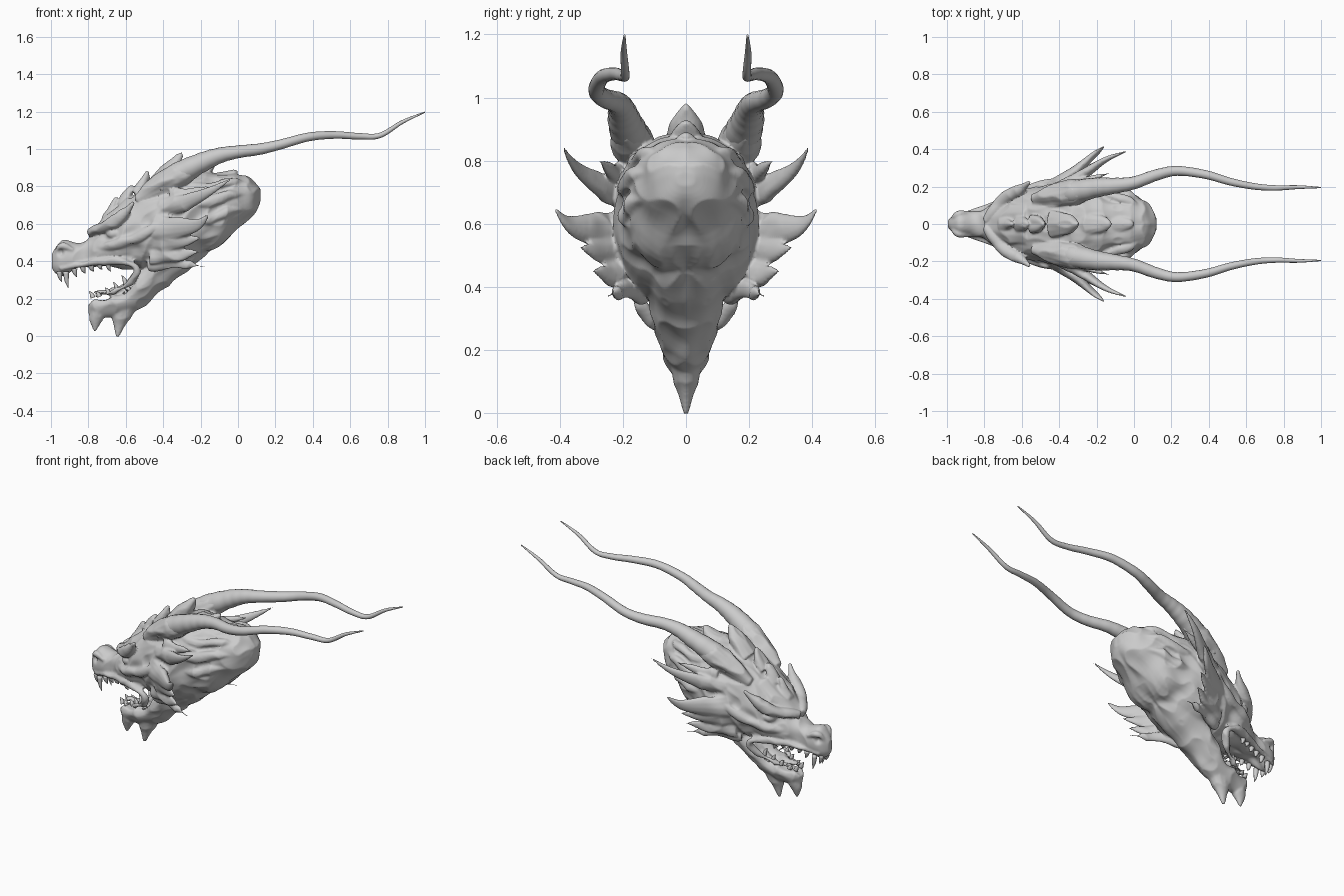
import bpy, bmesh, math
from mathutils import Vector, noise


def skin(bm, rings):
    # Joins closed rings of points into a capped tube
    vs = [[bm.verts.new(p) for p in r] for r in rings]
    n = len(vs[0])
    for a, b in zip(vs, vs[1:]):
        for i in range(n):
            bm.faces.new((a[i], a[(i + 1) % n], b[(i + 1) % n], b[i]))
    bm.faces.new(vs[0][::-1])
    bm.faces.new(vs[-1])


def curve(pts, steps):
    # Smooth interpolation through tuples of any length
    out = []
    for i in range(len(pts) - 1):
        a, b, c, d = (pts[max(0, min(len(pts) - 1, i + k))] for k in (-1, 0, 1, 2))
        for s in range(steps):
            t = s / steps
            out.append([0.5 * (2 * q + (r - p) * t + (2 * p - 5 * q + 4 * r - w) * t * t
                        + (3 * q - p - 3 * r + w) * t ** 3) for p, q, r, w in zip(a, b, c, d)])
    return out + [list(pts[-1])]


def tube(bm, pts, side=1, tall=1, wide=1, steps=6, n=12, ridge=0):
    # Sweeps a tapered oval along (x, y, z, radius) points
    path = curve([(p[0], p[1] * side, p[2], p[3]) for p in pts], steps)
    pos = [Vector(p[:3]) for p in path]
    rings = []
    for i, p in enumerate(pos):
        t = (pos[min(i + 1, len(pos) - 1)] - pos[max(i - 1, 0)]).normalized()
        s = (Vector((0, 1, 0)) - t * t.y).normalized()
        u = t.cross(s)
        r = max(path[i][3], 0.001) * (1 + ridge * math.sin(i * 1.57) * (1 - i / len(pos)))
        rings.append([p + s * math.cos(k * math.tau / n) * r * wide
                      + u * math.sin(k * math.tau / n) * r * tall for k in range(n)])
    skin(bm, rings)


def body(bm, secs, dip=0, keel=0, power=2.3, n=36):
    # Lofts (x, top, bottom, half width) sections; dip hollows the top, keel narrows the bottom
    rings = []
    for x, zt, zb, w in curve(secs, 4):
        ring = []
        for k in range(n):
            c, s = math.cos(k * math.tau / n), math.sin(k * math.tau / n)
            y = math.copysign(abs(c) ** (2 / power), c)
            z = math.copysign(abs(s) ** (2 / power), s)
            h = (zt + zb) / 2 + z * (zt - zb) / 2
            if s > 0:
                h -= dip * (1 - y * y)
            else:
                y *= 1 + keel * z
            ring.append((x, y * w, h))
        rings.append(ring)
    skin(bm, rings)


def finish(bm, name):
    bmesh.ops.recalc_face_normals(bm, faces=bm.faces)
    me = bpy.data.meshes.new(name)
    bm.to_mesh(me)
    bm.free()
    for p in me.polygons:
        p.use_smooth = True
    ob = bpy.data.objects.new(name, me)
    bpy.context.collection.objects.link(ob)
    return ob


bm = bmesh.new()
# Skull with upper jaw
body(bm, [(-.995, .44, .36, .018), (-.97, .48, .33, .045), (-.93, .515, .32, .063), (-.85, .50, .345, .075),
          (-.78, .53, .36, .095), (-.7, .60, .36, .135), (-.62, .70, .36, .175), (-.5, .79, .36, .21),
          (-.4, .845, .34, .225), (-.3, .88, .37, .225), (-.2, .88, .42, .205), (-.1, .865, .46, .18),
          (-.02, .865, .56, .162), (.06, .845, .63, .12), (.105, .80, .68, .07), (.12, .76, .72, .03)])
# Lower jaw
body(bm, [(-.80, .20, .12, .02), (-.77, .225, .09, .042), (-.7, .235, .10, .062), (-.62, .27, .10, .075),
          (-.55, .34, .13, .09), (-.45, .46, .20, .112), (-.35, .50, .29, .13), (-.25, .50, .36, .12),
          (-.15, .55, .43, .10)], dip=.04, keel=.45)
# Chin keel spikes
tube(bm, [(-.745, 0, .16, .055), (-.76, 0, .09, .035), (-.765, 0, .025, .006)], wide=.8)
tube(bm, [(-.60, 0, .2, .085), (-.63, 0, .09, .045), (-.645, 0, -.006, .008)], wide=.8)
# Tongue
tube(bm, [(-.5, 0, .36, .06), (-.6, 0, .27, .05), (-.68, 0, .235, .04), (-.77, 0, .235, .012)], tall=.4)
# Forehead wedge between the brows
tube(bm, [(-.80, 0, .555, .015), (-.74, 0, .565, .05), (-.66, 0, .62, .085), (-.56, 0, .70, .09)], tall=.6, wide=1.3)
# Crest plates along the midline
for x, z, dx, dz, r in [(-.70, .62, .05, .12, .04), (-.62, .70, .055, .11, .045), (-.54, .76, .06, .12, .05),
                        (-.43, .81, .13, .17, .075), (-.27, .84, .15, .08, .07), (-.13, .83, .13, .05, .055)]:
    tube(bm, [(x, 0, z, r), (x + dx * .6, 0, z + dz * .55, r * .7), (x + dx, 0, z + dz, .006)], tall=.7)

for s in (1, -1):
    # Brow, cheekbone, lip and nostril ridges
    tube(bm, [(-.795, .015, .555, .02), (-.74, .085, .575, .028), (-.67, .15, .605, .032), (-.60, .19, .66, .026),
              (-.56, .225, .715, .006)], s)
    tube(bm, [(-.76, .085, .47, .012), (-.66, .15, .49, .026), (-.54, .195, .53, .03), (-.42, .225, .60, .02)], s)
    tube(bm, [(-.95, .042, .36, .016), (-.85, .068, .38, .016), (-.72, .11, .40, .02), (-.6, .15, .395, .024),
              (-.545, .145, .35, .022), (-.61, .085, .26, .015), (-.76, .035, .215, .01)], s)
    tube(bm, [(-.972, .022, .44, .012), (-.94, .05, .48, .02), (-.88, .06, .46, .013)], s)
    # Eyeball
    tube(bm, [(-.70, .115, .54, .012), (-.672, .14, .545, .024), (-.64, .155, .55, .012)], s)
    # Cheek frill spikes: flat, wide at the base
    for pts, tall in [
        ([(-.42, .17, .67, .075), (-.28, .26, .715, .055), (-.15, .345, .775, .03), (-.03, .392, .845, .005)], .8),
        ([(-.46, .18, .58, .08), (-.33, .27, .58, .06), (-.22, .365, .595, .033), (-.155, .418, .65, .005)], 1),
        ([(-.45, .17, .51, .075), (-.31, .26, .51, .045), (-.20, .335, .525, .005)], 1),
        ([(-.46, .16, .45, .07), (-.32, .23, .44, .042), (-.21, .295, .45, .005)], 1),
        ([(-.48, .13, .385, .05), (-.34, .19, .39, .04), (-.17, .25, .37, .005)], .8),
        ([(-.36, .20, .75, .05), (-.24, .24, .77, .03), (-.12, .275, .80, .005)], .8)]:
        tube(bm, pts, s, tall=tall, wide=.5)
    # Flowing folds on the back of the skull
    for y, z, y2, z2 in [(.15, .80, .09, .82), (.18, .72, .13, .76), (.18, .63, .12, .68)]:
        tube(bm, [(-.30, y, z, .022), (-.18, y + .005, z - .01, .028), (-.06, y - .015, (z + z2) / 2 + .01, .026),
                  (.03, y2, z2, .008)], s)
    # Horn roots
    tube(bm, [(-.54, .13, .73, .025), (-.44, .15, .79, .055), (-.33, .17, .855, .065), (-.22, .19, .91, .045)], s)

head = finish(bm, "head")
rm = head.modifiers.new("fuse", 'REMESH')
rm.mode = 'VOXEL'
rm.voxel_size = .007
sm = head.modifiers.new("soften", 'SMOOTH')
sm.factor = .5
sm.iterations = 3
dg = bpy.context.evaluated_depsgraph_get()
me = bpy.data.meshes.new_from_object(head.evaluated_get(dg))
head.modifiers.clear()
head.data = me

# Carved hollows (sockets, nostrils, cheeks, throat) and flowing skin wrinkles
hollows = [((-.70, .11, .515), .03, .014), ((-.95, .058, .445), .016, .018), ((-.82, .075, .44), .05, .01),
           ((-.57, .19, .46), .05, .015), ((-.2, .15, .46), .06, .02), ((-.12, 0, .45), .09, .025),
           ((-.5, .21, .62), .05, .012), ((-.85, 0, .35), .05, .03), ((-.72, 0, .37), .07, .02)]
norms = [v.normal.copy() for v in me.vertices]
for v, nrm in zip(me.vertices, norms):
    p = Vector((v.co.x, abs(v.co.y), v.co.z))
    u, w = p.x * .8 + p.z * .6, p.z * .8 - p.x * .6
    fade = max(0, min(1, (.31 - p.y) / .08)) * max(0, min(1, (p.x + 1) / .25)) * min(1, max(0, p.z / .2))
    d = .026 * fade * (.25 - abs(noise.noise(Vector((u * 7, p.y * 10, w * 11)))))
    for c, r, depth in hollows:
        q = (p - Vector(c)).length_squared / (r * r)
        if q < 6:
            d -= depth * math.exp(-q)
    v.co += nrm * d
for p in me.polygons:
    p.use_smooth = True

# Long wavy horns with faintly ringed bases
for s, name in ((1, "horn_left"), (-1, "horn_right")):
    bm = bmesh.new()
    tube(bm, [(-.42, .155, .80, .05), (-.33, .17, .86, .062), (-.2, .195, .925, .053), (-.1, .205, .965, .042),
              (0, .22, .985, .034), (.12, .262, 1.0, .03), (.23, .284, 1.025, .026), (.38, .265, 1.065, .023),
              (.52, .225, 1.075, .02), (.65, .20, 1.068, .017), (.76, .193, 1.073, .014),
              (.88, .197, 1.145, .01), (1, .195, 1.197, .003)], s, steps=8, n=16, ridge=.025)
    finish(bm, name)

# Teeth along both jaws
bm = bmesh.new()
for s in (1, -1):
    for x, y, z, h in [(-.955, .03, .345, .055), (-.92, .048, .345, .09), (-.875, .055, .36, .045),
                       (-.83, .062, .37, .035), (-.785, .075, .375, .03), (-.74, .092, .385, .03),
                       (-.695, .11, .39, .045)]:
        tube(bm, [(x, y, z, .016), (x + .004, y, z - h * .55, .011), (x + .014, y * .97, z - h, .001)], s, n=8, steps=3)
    for x, y, z, h in [(-.775, .025, .205, .035), (-.74, .038, .21, .03), (-.69, .05, .225, .035),
                       (-.645, .068, .24, .05), (-.60, .085, .275, .05)]:
        tube(bm, [(x, y, z, .014), (x - .008, y, z + h * .55, .01), (x - .022, y, z + h, .001)], s, n=8, steps=3)
finish(bm, "teeth")
